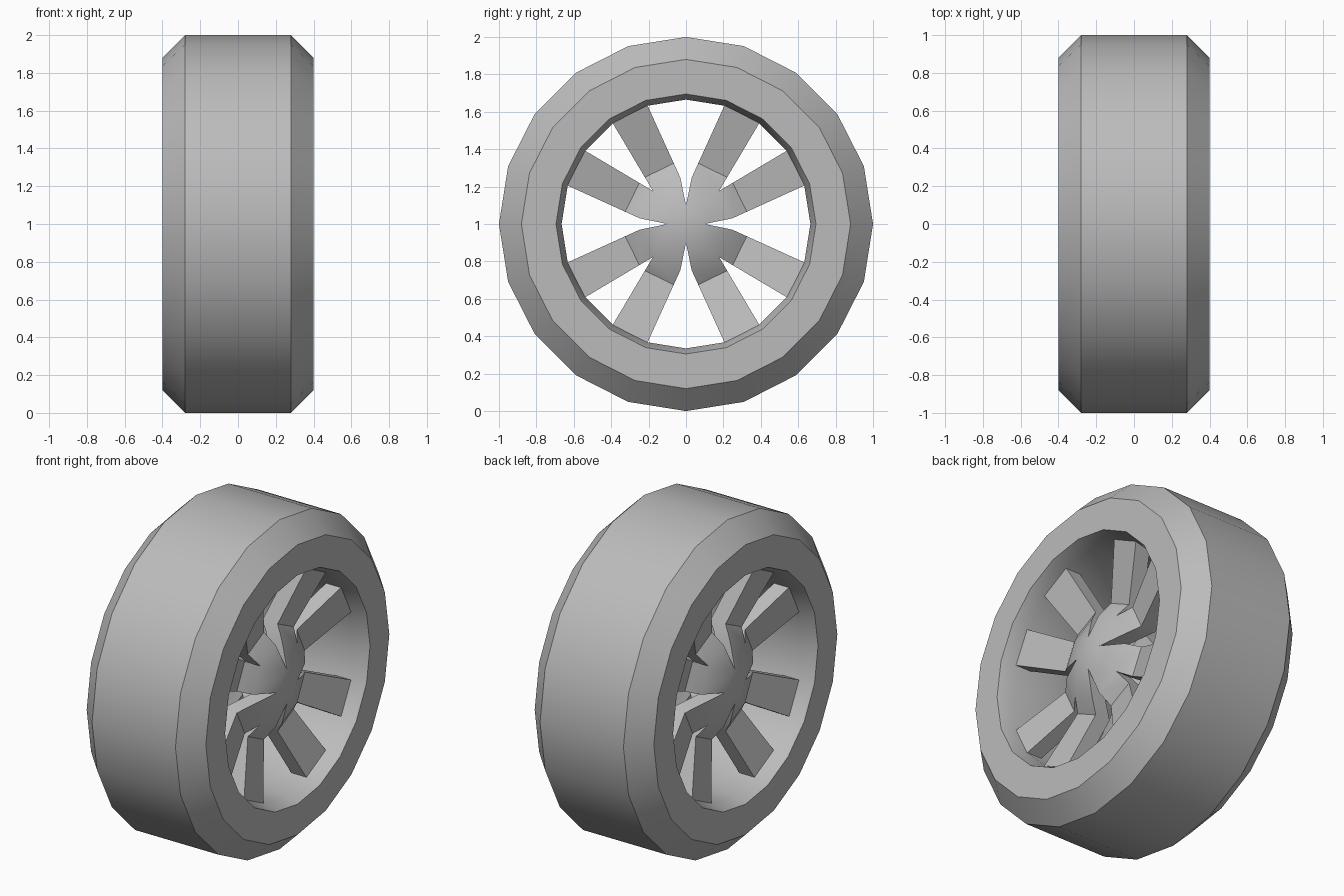
import bpy, bmesh
from math import sin, cos, pi, radians
from mathutils import Matrix, Vector

cube = bpy.data.objects.get("Cube")
if cube:
    bpy.data.objects.remove(cube)

SIDES = 20
AXLE = Vector((0, 0, 1))

grey = bpy.data.materials.new("plain_grey")
grey.use_nodes = True
colour = (0.5, 0.5, 0.5, 1)
grey.diffuse_color = colour
grey.node_tree.nodes["Principled BSDF"].inputs["Base Color"].default_value = colour


def polar(x, r, degrees):
    a = radians(degrees)
    return Vector((x, r * cos(a), r * sin(a)))


def finish(bm, name):
    bmesh.ops.recalc_face_normals(bm, faces=bm.faces)
    mesh = bpy.data.meshes.new(name)
    bm.to_mesh(mesh)
    bm.free()
    obj = bpy.data.objects.new(name, mesh)
    obj.location = AXLE
    mesh.materials.append(grey)
    bpy.context.collection.objects.link(obj)
    bpy.ops.object.select_all(action='DESELECT')
    obj.select_set(True)
    bpy.context.view_layer.objects.active = obj
    bpy.ops.object.shade_smooth_by_angle(angle=radians(30))
    return obj


# Tyre and rim barrel: one closed section turned about the axle
half = [(0.31, 0.665), (0.4, 0.695), (0.4, 0.88), (0.28, 1.0)]
section = half + [(-x, r) for x, r in reversed(half)]
bm = bmesh.new()
rings = [[bm.verts.new(polar(x, r, 360 * i / SIDES)) for i in range(SIDES)]
         for x, r in section]
for a, b in zip(rings, rings[1:] + rings[:1]):
    for i in range(SIDES):
        j = (i + 1) % SIDES
        bm.faces.new((a[i], a[j], b[j], b[i]))
finish(bm, "tyre_and_rim")


# Forked spokes: a quarter sheet repeated four times, then thickened
def spokes(name, side):
    bm = bmesh.new()
    centre = Vector((0.33, 0, 0))
    hub = [polar(0.33, 0.1, d) for d in (0, 45, 90)]
    knee = [polar(0.275, 0.25, d) for d in (7, 45, 83)]
    rim = [polar(0.315, 0.667, d) for d in (18, 36, 54, 72)]
    roots = [knee[0], knee[1], knee[1], knee[2]]
    bend = [k.lerp(r, 0.2) for k, r in zip(roots, rim)]
    for p in bend:
        p.x = 0.22
    faces = []
    for i in (0, 1):
        a, b = 2 * i, 2 * i + 1
        faces += [(centre, hub[i], hub[i + 1]),
                  (hub[i], knee[i], knee[i + 1], hub[i + 1]),
                  (roots[a], bend[a], bend[b], roots[b]),
                  (bend[a], rim[a], rim[b], bend[b])]
    for q in range(4):
        turn = Matrix.Rotation(q * pi / 2, 3, 'X')
        for f in faces:
            bm.faces.new([bm.verts.new(turn @ p) for p in f])
    bmesh.ops.remove_doubles(bm, verts=bm.verts, dist=0.0005)
    back = bmesh.ops.extrude_face_region(bm, geom=bm.faces[:], use_keep_orig=True)
    moved = [g for g in back["geom"] if isinstance(g, bmesh.types.BMVert)]
    bmesh.ops.translate(bm, verts=moved, vec=(-0.1, 0, 0))
    if side < 0:
        bmesh.ops.rotate(bm, verts=bm.verts, cent=(0, 0, 0),
                         matrix=Matrix.Rotation(pi, 3, 'Z'))
    return finish(bm, name)


spokes("left_spokes", 1)
spokes("right_spokes", -1)
